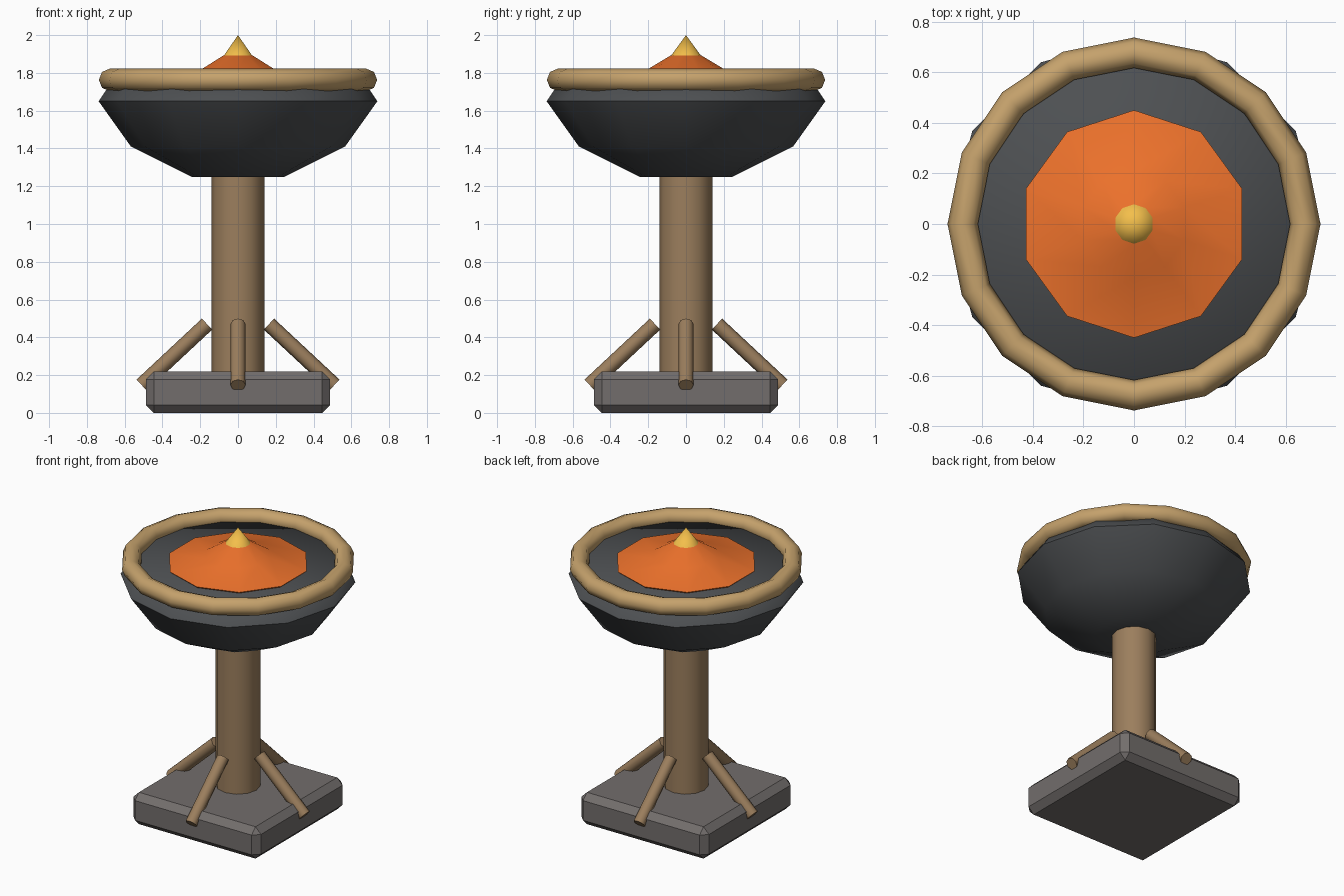
import bpy, bmesh, math
from mathutils import Vector

if "Cube" in bpy.data.objects:
    bpy.data.objects.remove(bpy.data.objects["Cube"])


def paint(obj, name, color):
    mat = bpy.data.materials.get(name) or bpy.data.materials.new(name)
    mat.diffuse_color = (*color, 1)
    mat.use_nodes = True
    mat.node_tree.nodes["Principled BSDF"].inputs["Base Color"].default_value = mat.diffuse_color
    obj.data.materials.append(mat)


def smooth(obj, angle):
    bpy.ops.object.select_all(action='DESELECT')
    obj.select_set(True)
    bpy.context.view_layer.objects.active = obj
    bpy.ops.object.shade_smooth_by_angle(angle=math.radians(angle))


def lathe(name, profile, sides, color, angle=60):
    """Revolve (radius, z) points around z; open ends get flat caps."""
    bm = bmesh.new()
    rings = []
    for r, z in profile:
        if r == 0:
            rings.append([bm.verts.new((0, 0, z))] * sides)
        else:
            rings.append([bm.verts.new((r * math.cos(a), r * math.sin(a), z))
                          for a in (math.pi / 2 + math.tau * i / sides for i in range(sides))])
    for low, high in zip(rings, rings[1:]):
        for i in range(sides):
            j = (i + 1) % sides
            bm.faces.new(dict.fromkeys((low[i], low[j], high[j], high[i])))
    for ring, r in ((rings[0], profile[0][0]), (rings[-1], profile[-1][0])):
        if r > 0:
            bm.faces.new(ring)
    bmesh.ops.recalc_face_normals(bm, faces=bm.faces)
    mesh = bpy.data.meshes.new(name)
    bm.to_mesh(mesh)
    bm.free()
    obj = bpy.data.objects.new(name, mesh)
    bpy.context.collection.objects.link(obj)
    paint(obj, name + "_paint", color)
    smooth(obj, angle)
    return obj


WOOD = (0.33, 0.21, 0.11)
TRIM = (0.56, 0.36, 0.15)
STONE = (0.17, 0.155, 0.15)
IRON = (0.075, 0.08, 0.085)

# Bevelled stone base
bpy.ops.mesh.primitive_cube_add(size=1, location=(0, 0, 0.11))
base = bpy.context.object
base.name = "stone_base"
base.scale = (0.975, 0.975, 0.22)
bpy.ops.object.transform_apply(location=False, rotation=False, scale=True)
bevel = base.modifiers.new("edge_bevel", 'BEVEL')
bevel.width = 0.042
bevel.segments = 1
paint(base, "stone", STONE)

# Central post
lathe("post", [(0.14, 0.18), (0.14, 1.27)], 12, WOOD)

# Four slanted braces
for i, side in enumerate(("right", "back", "left", "front")):
    a = i * math.pi / 2
    out = Vector((math.cos(a), math.sin(a), 0))
    top = out * 0.164 + Vector((0, 0, 0.47))
    foot = out * 0.51 + Vector((0, 0, 0.147))
    brace = lathe(side + "_brace", [(0.04, 0), (0.04, (top - foot).length)], 8, WOOD)
    brace.location = foot
    brace.rotation_euler = (top - foot).to_track_quat('Z', 'Y').to_euler()

# Faceted bowl with a filled top
lathe("bowl", [(0.245, 1.25), (0.567, 1.41), (0.738, 1.65), (0.67, 1.75)], 12, IRON)

# Rounded rim ring
bpy.ops.mesh.primitive_torus_add(major_segments=16, minor_segments=8,
                                 major_radius=0.677, minor_radius=0.06,
                                 location=(0, 0, 1.763))
rim = bpy.context.object
rim.name = "rim"
paint(rim, "trim", TRIM)
smooth(rim, 60)

# Glowing embers and flame tip
lathe("embers", [(0.43, 1.74), (0.45, 1.76), (0.21, 1.815), (0.08, 1.893)], 10, (0.86, 0.17, 0.025))
lathe("flame_tip", [(0.08, 1.89), (0, 2.0)], 10, (0.9, 0.52, 0.07), 80)
